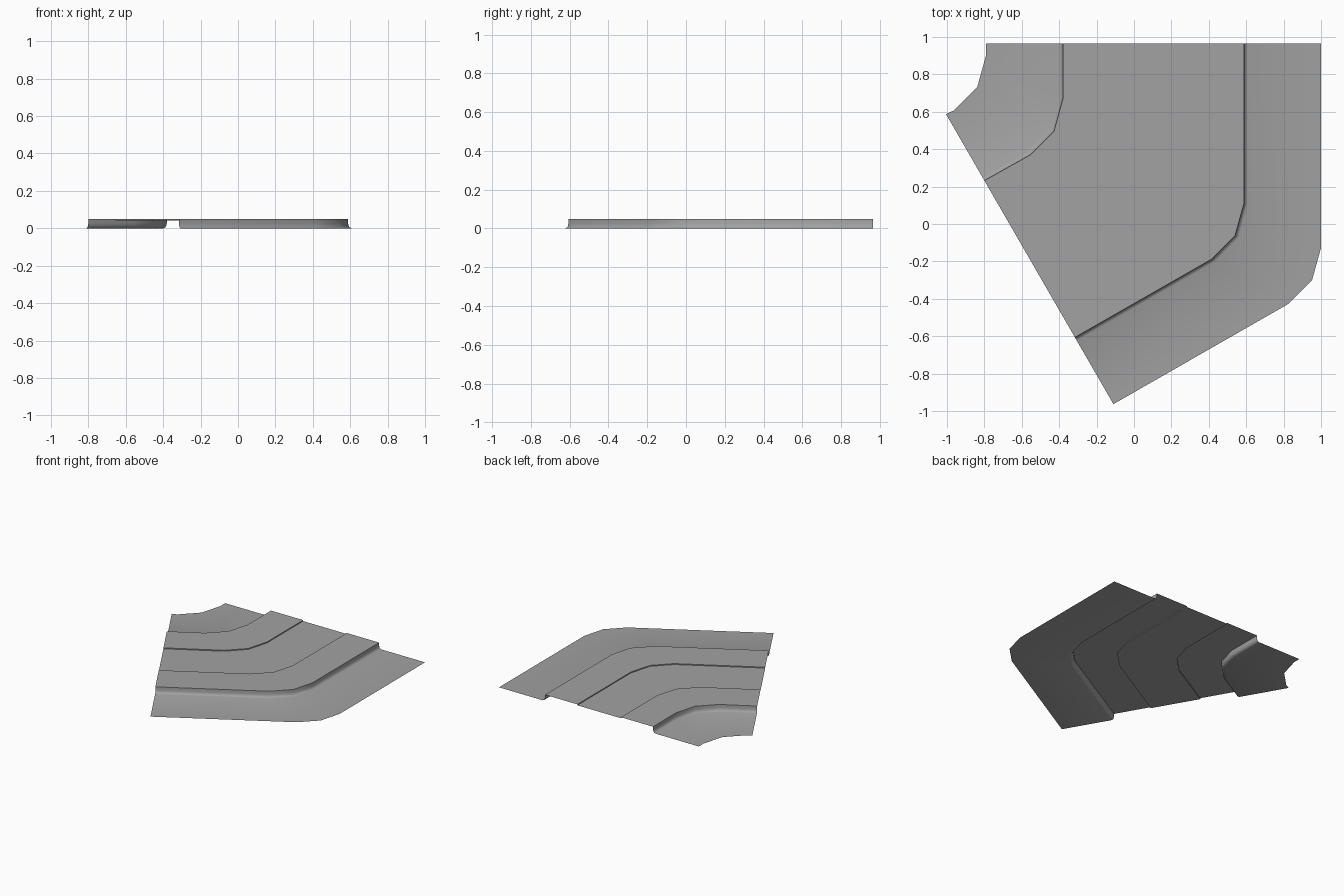
import bpy, math
from mathutils import Vector

cube = bpy.data.objects.get("Cube")
if cube:
    bpy.data.objects.remove(cube, do_unlink=True)

grey = bpy.data.materials.new("road grey")
grey.use_nodes = True
colour = (0.36, 0.36, 0.36, 1)
grey.diffuse_color = colour
grey.node_tree.nodes["Principled BSDF"].inputs["Base Color"].default_value = colour

TOP, LANE = 0.05, 0.042          # raised shoulder and sunken lane heights
BACK_Y = 0.965
CORNER = Vector((-0.11, -0.963))  # outer corner of the angled end
TURN = math.radians(60)


def path(u):
    """Plan points of the bend at sideways position u, from back to angled end."""
    start = Vector((u, 0.45 - u * math.tan(TURN / 2)))
    end = CORNER + (1 - u) * Vector((-math.cos(TURN), math.sin(TURN)))
    return [Vector((u, BACK_Y)), start, start + Vector((-0.048, -0.173)),
            start + Vector((-0.175, -0.3)), end]


def sweep(name, profile):
    """Sheet made by carrying a (sideways, height) profile round the bend."""
    verts, faces = [], []
    for u, z in profile:
        verts += [(p.x, p.y, z) for p in path(u)]
    n = len(path(0))
    for i in range(len(profile) - 1):
        for j in range(n - 1):
            a = i * n + j
            faces.append((a, a + 1, a + n + 1, a + n))
    mesh = bpy.data.meshes.new(name)
    mesh.from_pydata(verts, [], faces)
    mesh.materials.append(grey)
    obj = bpy.data.objects.new(name, mesh)
    bpy.context.collection.objects.link(obj)
    bpy.ops.object.select_all(action='DESELECT')
    obj.select_set(True)
    bpy.context.view_layer.objects.active = obj
    bpy.ops.object.shade_smooth_by_angle(angle=math.radians(40))


# Kerb section, as distance out from the kerb top and height
kerb = [(0, TOP), (0.001, 0.025), (0.004, 0.012), (0.010, 0.004), (0.020, 0)]
INNER, LANE_IN, LANE_OUT, OUTER = -0.38, -0.092, 0.298, 0.588

sweep("inner_verge", [(-0.79, 0)] + [(INNER - d, z) for d, z in reversed(kerb)])
sweep("inner_shoulder", [(INNER, TOP), (LANE_IN, TOP)])
sweep("sunken_lane", [(LANE_IN, TOP), (LANE_IN, LANE), (LANE_OUT, LANE), (LANE_OUT, TOP)])
sweep("outer_shoulder", [(LANE_OUT, TOP), (OUTER, TOP)])
sweep("outer_verge", [(OUTER + d, z) for d, z in kerb] + [(1, 0)])
